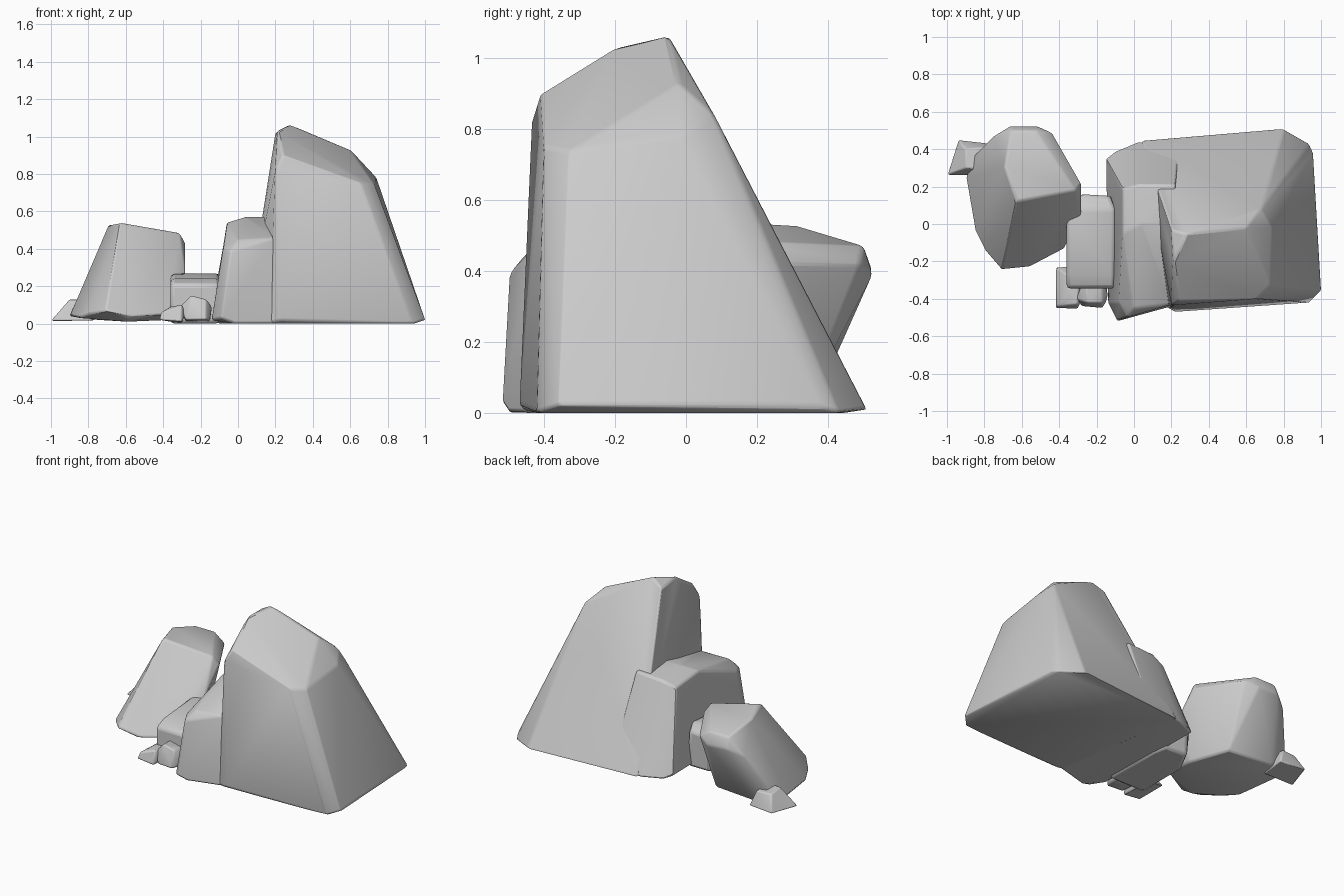
import bpy, bmesh, math

def rock(name, points, bevel=0.012):
    """Convex boulder from its corner points, softened along the ridges."""
    bm = bmesh.new()
    for p in points:
        bm.verts.new(p)
    hull = bmesh.ops.convex_hull(bm, input=bm.verts[:])
    junk = {g for g in hull["geom_interior"] + hull["geom_unused"]
            if isinstance(g, bmesh.types.BMVert)}
    bmesh.ops.delete(bm, geom=list(junk), context='VERTS')
    bmesh.ops.dissolve_limit(bm, angle_limit=math.radians(5),
                             verts=bm.verts[:], edges=bm.edges[:])
    bmesh.ops.recalc_face_normals(bm, faces=bm.faces[:])
    me = bpy.data.meshes.new(name)
    bm.to_mesh(me)
    bm.free()
    ob = bpy.data.objects.new(name, me)
    bpy.context.collection.objects.link(ob)
    mod = ob.modifiers.new("soft_ridges", 'BEVEL')
    mod.width = bevel
    mod.segments = 2
    mod.limit_method = 'ANGLE'
    mod.angle_limit = math.radians(20)
    bpy.ops.object.select_all(action='DESELECT')
    ob.select_set(True)
    bpy.context.view_layer.objects.active = ob
    bpy.ops.object.shade_smooth_by_angle(angle=math.radians(45))
    return ob

# Tall main boulder
rock("large_boulder", [
    (0.17, -0.44, 0), (0.22, -0.47, 0.02), (0.94, -0.42, 0), (1.0, -0.36, 0.02),
    (0.96, 0.38, 0.02), (0.94, 0.43, 0), (0.80, 0.51, 0.01), (0.04, 0.445, 0),
    (0.19, -0.44, 0.45), (0.20, -0.435, 0.82), (0.24, -0.41, 0.90),
    (0.21, -0.20, 1.03), (0.28, -0.05, 1.065), (0.20, -0.03, 1.02),
    (0.60, -0.02, 0.93), (0.68, 0.08, 0.84), (0.74, -0.02, 0.78),
    (0.73, -0.33, 0.74), (0.66, -0.40, 0.75), (0.17, 0.18, 0.58)])

# Shoulder boulder leaning on the main one
rock("shoulder_boulder", [
    (-0.14, -0.42, 0.02), (-0.09, -0.52, 0.03), (-0.02, -0.50, 0), (0.20, -0.44, 0),
    (-0.15, 0.35, 0.02), (-0.10, 0.39, 0), (0.02, 0.44, 0), (0.25, 0.44, 0),
    (-0.08, -0.42, 0.40), (-0.04, -0.50, 0.39), (0.00, -0.45, 0.45),
    (0.20, -0.43, 0.46), (-0.06, -0.05, 0.54), (0.04, 0.0, 0.57),
    (0.22, 0.0, 0.57), (-0.06, 0.19, 0.52), (0.03, 0.21, 0.55), (0.22, 0.21, 0.56)])

# Left boulder tilted backwards
rock("left_boulder", [
    (-0.90, 0.25, 0.04), (-0.86, 0.36, 0.10), (-0.85, -0.04, 0.03), (-0.80, -0.14, 0.05),
    (-0.71, -0.245, 0.07), (-0.56, -0.23, 0.04), (-0.60, -0.18, 0.01),
    (-0.37, -0.13, 0.05), (-0.36, 0.08, 0.02), (-0.45, 0.33, 0.02), (-0.75, 0.36, 0.02),
    (-0.63, 0.12, 0.54), (-0.69, 0.30, 0.53), (-0.66, 0.50, 0.47), (-0.52, 0.50, 0.47),
    (-0.66, 0.525, 0.40), (-0.52, 0.525, 0.39), (-0.44, 0.49, 0.42), (-0.75, 0.47, 0.36),
    (-0.31, 0.18, 0.485), (-0.28, 0.21, 0.43), (-0.28, 0.05, 0.27)])

# Low block bridging the gap
rock("bridge_stone", [(x, y, z) for x in (-0.36, -0.10)
                      for y, z in ((-0.345, 0.0), (-0.345, 0.21), (-0.27, 0.24), (0.08, 0.27))]
     + [(-0.28, 0.15, 0.0), (-0.12, 0.15, 0.0), (-0.28, 0.16, 0.24), (-0.13, 0.15, 0.24),
        (-0.36, 0.0, 0.0), (-0.10, 0.05, 0.0)], 0.02)

# Front pebbles
rock("front_pebble_left", [
    (-0.42, -0.45, 0.02), (-0.30, -0.455, 0.01), (-0.42, -0.23, 0.02), (-0.30, -0.22, 0),
    (-0.41, -0.44, 0.06), (-0.36, -0.40, 0.09), (-0.30, -0.43, 0.10),
    (-0.28, -0.40, 0.05), (-0.36, -0.27, 0.09), (-0.29, -0.27, 0.09)], 0.008)
rock("front_pebble_right", [
    (-0.28, -0.44, 0.02), (-0.17, -0.45, 0.02), (-0.31, -0.40, 0.09), (-0.25, -0.42, 0.15),
    (-0.17, -0.42, 0.13), (-0.14, -0.38, 0.09), (-0.15, -0.42, 0.03),
    (-0.28, -0.30, 0.01), (-0.15, -0.30, 0.01), (-0.26, -0.31, 0.14), (-0.17, -0.31, 0.12)], 0.008)

# Far left pebble
rock("rear_pebble", [
    (-1.0, 0.26, 0.015), (-0.94, 0.45, 0.02), (-0.76, 0.43, 0.02), (-0.78, 0.26, 0.015),
    (-0.90, 0.30, 0.13), (-0.90, 0.40, 0.12), (-0.80, 0.41, 0.12), (-0.80, 0.29, 0.13)], 0.008)
